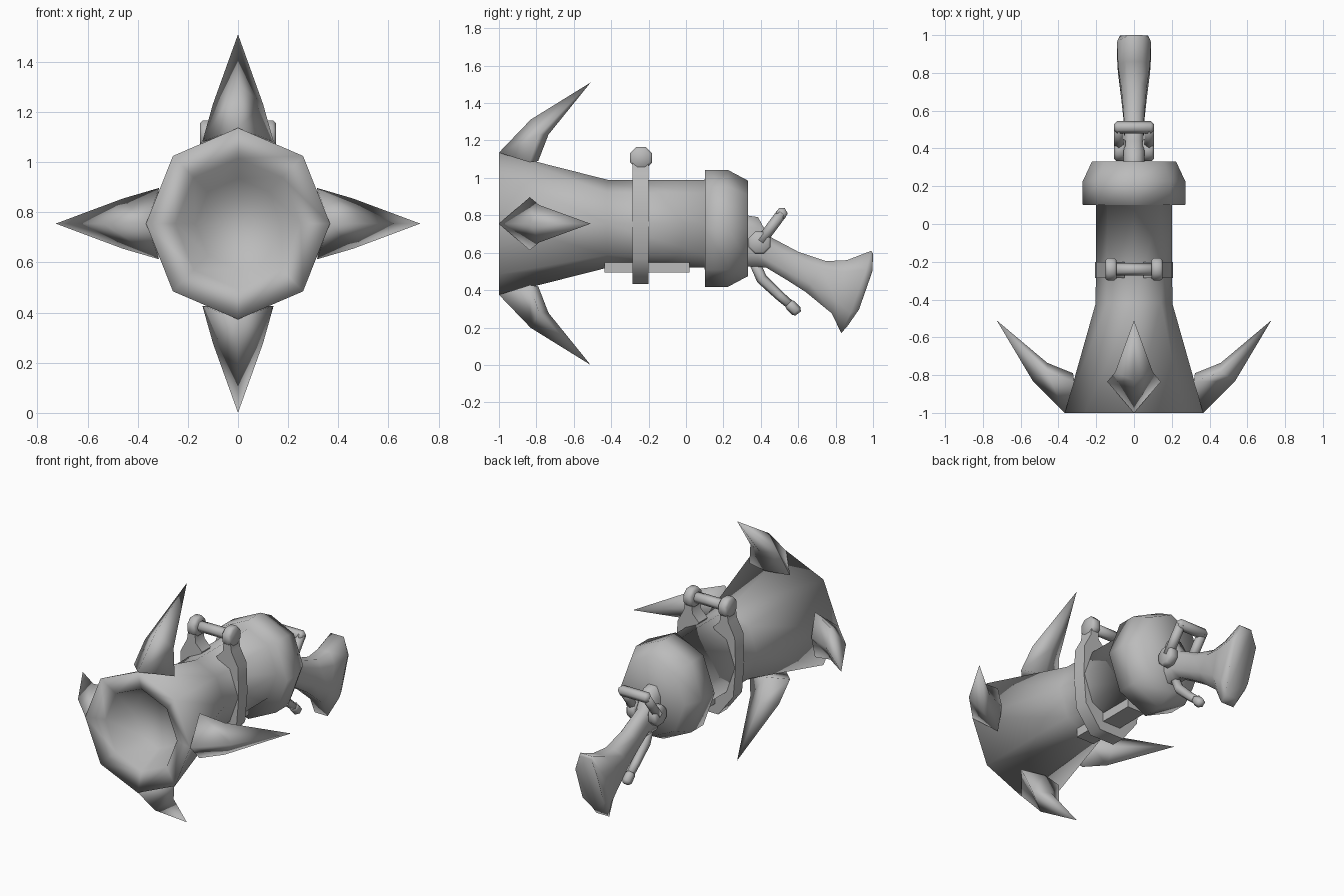
import bpy, bmesh
from math import sin, cos, pi
from mathutils import Vector, Matrix

if "Cube" in bpy.data.objects:
    bpy.data.objects.remove(bpy.data.objects["Cube"], do_unlink=True)

GREY = (0.5, 0.5, 0.5, 1)
mat = bpy.data.materials.new("plain_grey")
mat.use_nodes = True
mat.diffuse_color = GREY
mat.node_tree.nodes["Principled BSDF"].inputs["Base Color"].default_value = GREY
AXIS_Z = 0.755


def loft(name, rings, angle=None):
    """Skin a list of equal-length point rings and close both ends."""
    bm = bmesh.new()
    rows = [[bm.verts.new(p) for p in ring] for ring in rings]
    n = len(rows[0])
    for a, b in zip(rows, rows[1:]):
        for i in range(n):
            j = (i + 1) % n
            bm.faces.new((a[i], a[j], b[j], b[i]))
    bm.faces.new(rows[0])
    bm.faces.new(rows[-1])
    bmesh.ops.remove_doubles(bm, verts=bm.verts, dist=0.0005)
    bmesh.ops.recalc_face_normals(bm, faces=bm.faces)
    mesh = bpy.data.meshes.new(name)
    bm.to_mesh(mesh)
    bm.free()
    mesh.materials.append(mat)
    obj = bpy.data.objects.new(name, mesh)
    bpy.context.collection.objects.link(obj)
    bpy.ops.object.select_all(action='DESELECT')
    obj.select_set(True)
    bpy.context.view_layer.objects.active = obj
    if angle is None:
        bpy.ops.object.shade_smooth()
    else:
        bpy.ops.object.shade_smooth_by_angle(angle=angle)
    return obj


def oval(y, rx, rz, cz=AXIS_Z, n=8):
    """Ring around the barrel direction with a corner at the top."""
    return [Vector((rx * sin(2 * pi * i / n), y, cz + rz * cos(2 * pi * i / n))) for i in range(n)]


def disc(name, x0, x1, y, z, r, bevel=0.012):
    """Bevelled octagonal disc facing sideways."""
    def ring(x, rad):
        return [Vector((x, y + rad * cos(pi / 8 + i * pi / 4), z + rad * sin(pi / 8 + i * pi / 4)))
                for i in range(8)]
    return loft(name, [ring(x0, r - bevel), ring(x0 + bevel, r), ring(x1 - bevel, r), ring(x1, r - bevel)])


def rod(name, path, radii, n=6):
    """Tapered rod following a bent path, with mitred corners."""
    pts = [Vector(p) for p in path]
    rings = []
    for i, p in enumerate(pts):
        t = (pts[min(i + 1, len(pts) - 1)] - pts[max(i - 1, 0)]).normalized()
        u = t.cross(Vector((0, 0, 1)) if abs(t.x) > 0.9 else Vector((1, 0, 0))).normalized()
        v = t.cross(u)
        rings.append([p + radii[i] * (u * cos(2 * pi * k / n) + v * sin(2 * pi * k / n)) for k in range(n)])
    return loft(name, rings)


# Flared barrel with a shallow hollow muzzle, running into a heavy breech
loft("barrel_and_breech", [
    oval(-0.8, 0.17, 0.18), oval(-0.965, 0.25, 0.26), oval(-1, 0.367, 0.382),
    oval(-0.42, 0.203, 0.235), oval(0.1, 0.2, 0.233),
    oval(0.102, 0.272, 0.312, 0.73), oval(0.225, 0.272, 0.312, 0.73), oval(0.332, 0.222, 0.255, 0.73)])


# Four swept-back hooks around the muzzle
def hook_ring(front, side, back):
    (fr, fy), (w, sr, sy), (br, by) = front, side, back
    return [Vector((0, fy, fr)), Vector((w, sy, sr)), Vector((0, by, br)), Vector((-w, sy, sr))]


hook = [hook_ring((0.38, -1), (0.142, 0.328, -0.835), (0.335, -0.79)),
        hook_ring((0.557, -0.83), (0.1, 0.477, -0.785), (0.477, -0.735)),
        hook_ring((0.755, -0.51), (0, 0.755, -0.51), (0.755, -0.51))]
for k, side in enumerate(("top", "left", "bottom", "right")):
    spin = Matrix.Rotation(k * pi / 2, 4, 'Y')
    size = 0.963 if k % 2 else 1.0
    place = Matrix.Translation((0, 0, AXIS_Z)) @ spin @ Matrix.Diagonal((1, 1, size, 1))
    loft(side + "_hook", [[place @ p for p in ring] for ring in hook])

# U-shaped strap under the barrel, rising into two shoulders; outer and inner outline pairs
half = [((0.148, 1.08), (0.1, 1.08)), ((0.155, 1.03), (0.095, 1.02)), ((0.2, 0.945), (0.05, 0.975)),
        ((0.206, 0.76), (0.18, 0.76)), ((0.19, 0.57), (0.13, 0.6)), ((0.085, 0.432), (0.05, 0.54))]
outline = half + [((-ox, oz), (-ix, iz)) for (ox, oz), (ix, iz) in reversed(half)]
loft("strap", [[Vector((x, y, z)) for (x, z), y in
                ((o, -0.287), (o, -0.2), (i, -0.2), (i, -0.287))] for o, i in outline], angle=1.2)

# Plate along the underside
loft("under_plate", [[Vector((sx * 0.062, y, z)) for sx, z in ((-1, 0.493), (1, 0.493), (1, 0.548), (-1, 0.548))]
                     for y in (-0.435, 0.02)], angle=0.5)

# Raised carrying bar between two knobs
for s, side in ((1, "left"), (-1, "right")):
    disc(side + "_strap_knob", s * 0.122 - 0.03, s * 0.122 + 0.03, -0.24, 1.107, 0.064)
rod("carrying_bar", [(-0.12, -0.24, 1.11), (0.12, -0.24, 1.11)], [0.033, 0.033])


# Grip: sections run from a top point to a bottom point, bulging backwards
def section(top, bottom, w, bulge=0.0):
    t, b = Vector((0, *top)), Vector((0, *bottom))
    across = (t - b).normalized()
    back = Vector((0, across.z, -across.y))
    ring = []
    for x, f in ((0.5, 0), (1, 0.22), (1, 0.75), (0.5, 1), (-0.5, 1), (-1, 0.75), (-1, 0.22), (-0.5, 0)):
        ring.append(t.lerp(b, f) + Vector((x * w, 0, 0)) + back * bulge * (0.22 <= f <= 0.75))
    return ring


loft("grip", [section((0.32, 0.8), (0.32, 0.525), 0.055), section((0.385, 0.79), (0.385, 0.525), 0.055),
              section((0.44, 0.69), (0.43, 0.52), 0.05), section((0.6, 0.605), (0.53, 0.46), 0.055),
              section((0.75, 0.555), (0.64, 0.39), 0.068), section((0.86, 0.56), (0.78, 0.275), 0.085),
              section((0.99, 0.61), (0.83, 0.17), 0.09, 0.01),
              section((1.0, 0.595), (0.865, 0.21), 0.075, 0.028)], angle=1.2)

# Cocking loop on its pivots
for s, side in ((1, "left"), (-1, "right")):
    disc(side + "_pivot", s * 0.075 - 0.03, s * 0.075 + 0.03, 0.393, 0.653, 0.064)
    rod(side + "_loop_arm", [(s * 0.08, 0.4, 0.66), (s * 0.08, 0.513, 0.812)], [0.029, 0.029])
rod("loop_bar", [(-0.105, 0.512, 0.81), (-0.09, 0.512, 0.81), (0.09, 0.512, 0.81), (0.105, 0.512, 0.81)],
    [0.018, 0.032, 0.032, 0.018])

# Trigger with a thicker tip
rod("trigger", [(0, 0.36, 0.56), (0, 0.405, 0.46), (0, 0.5, 0.37), (0, 0.565, 0.315)],
    [0.028, 0.03, 0.026, 0.024])
rod("trigger_tip", [(0, 0.545, 0.332), (0, 0.56, 0.318), (0, 0.59, 0.288), (0, 0.6, 0.275)],
    [0.022, 0.031, 0.03, 0.018])
